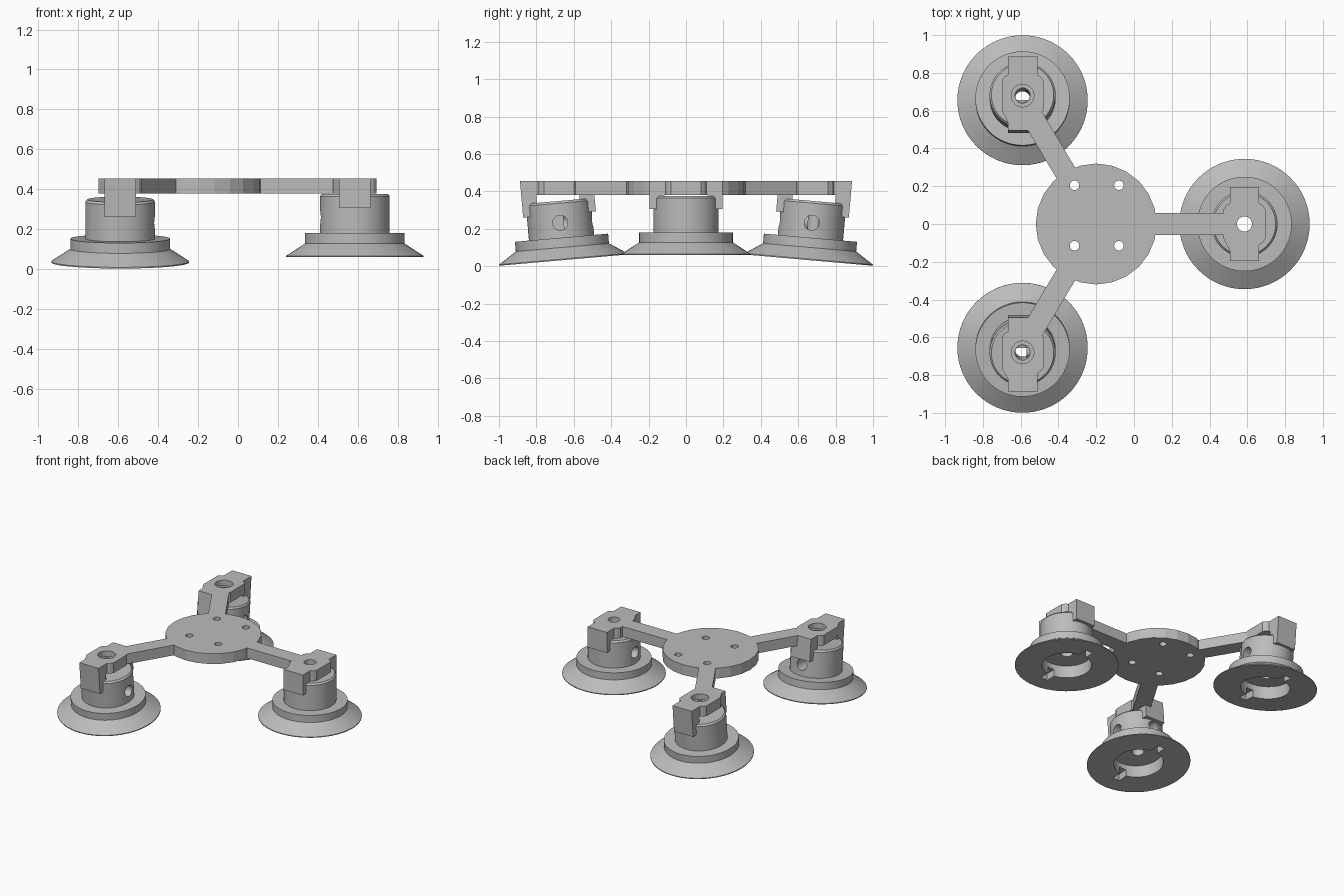
import bpy, bmesh, math
from math import cos, sin, pi, radians
from mathutils import Matrix, Vector

if "Cube" in bpy.data.objects:
    bpy.data.objects.remove(bpy.data.objects["Cube"], do_unlink=True)

grey = bpy.data.materials.new("plain_grey")
grey.use_nodes = True
GREY = (0.5, 0.5, 0.5, 1)
grey.diffuse_color = GREY
grey.node_tree.nodes["Principled BSDF"].inputs["Base Color"].default_value = GREY

TOP, UNDER = 0.455, 0.38


def finish(name, bm, matrix=Matrix()):
    bmesh.ops.transform(bm, matrix=matrix, verts=bm.verts)
    bmesh.ops.recalc_face_normals(bm, faces=bm.faces)
    mesh = bpy.data.meshes.new(name)
    bm.to_mesh(mesh)
    bm.free()
    mesh.materials.append(grey)
    ob = bpy.data.objects.new(name, mesh)
    bpy.context.collection.objects.link(ob)
    return ob


def prism(name, outline, z0, z1, matrix=Matrix()):
    bm = bmesh.new()
    face = bm.faces.new([bm.verts.new((x, y, z0)) for x, y in outline])
    ext = bmesh.ops.extrude_face_region(bm, geom=[face])["geom"]
    bmesh.ops.translate(bm, vec=(0, 0, z1 - z0),
                        verts=[v for v in ext if isinstance(v, bmesh.types.BMVert)])
    return finish(name, bm, matrix)


def circle(r, n=32):
    return [(r * cos(2 * pi * i / n), r * sin(2 * pi * i / n)) for i in range(n)]


def rect(x0, x1, y0, y1):
    return [(x0, y0), (x1, y0), (x1, y1), (x0, y1)]


def lathe(name, profile, matrix, n=64):
    bm = bmesh.new()
    verts = [bm.verts.new((r, 0, z)) for r, z in profile]
    edges = [bm.edges.new(pair) for pair in zip(verts, verts[1:])]
    bmesh.ops.spin(bm, geom=verts + edges, axis=(0, 0, 1), cent=(0, 0, 0),
                   angle=2 * pi, steps=n, use_merge=True)
    bmesh.ops.remove_doubles(bm, verts=bm.verts, dist=1e-5)
    return finish(name, bm, matrix)


def combine(ob, other, operation):
    mod = ob.modifiers.new("combine", "BOOLEAN")
    mod.operation, mod.solver, mod.object = operation, "EXACT", other
    bpy.context.view_layer.objects.active = ob
    bpy.ops.object.modifier_apply(modifier=mod.name)
    bpy.data.objects.remove(other, do_unlink=True)


def smooth(ob):
    bpy.ops.object.select_all(action="DESELECT")
    ob.select_set(True)
    bpy.context.view_layer.objects.active = ob
    bpy.ops.object.shade_smooth_by_angle(angle=radians(25))


# name, cup base centre, tilt about x, directions of the side ports
STATIONS = [
    ("left", Vector((0.585, 0, 0.06)), 0, [180]),
    ("right_back", Vector((-0.59, 0.655, 0.033)), -5, [0, -90]),
    ("right_front", Vector((-0.59, -0.655, 0.033)), 5, [0, 90]),
]
CUP = [(0, 0), (0.345, 0), (0.345, 0.006), (0.25, 0.068), (0.25, 0.12),
       (0.175, 0.12), (0.175, 0.305), (0.165, 0.317), (0, 0.317)]
HALF_PLATE = [(0.11, -0.08), (0.11, 0.08), (0.095, 0.1), (0.078, 0.11), (0.078, 0.14)]
PLATE = HALF_PLATE + [(-x, y) for x, y in reversed(HALF_PLATE)]
PLATE += [(-0.078, -0.14), (0.078, -0.14), (0.078, -0.11), (0.095, -0.1)]

# Central hub
hub_centre = Vector((-0.2, 0, 0))
hub = prism("hub_and_arms", circle(0.32, 24), UNDER, TOP, Matrix.Translation(hub_centre))

for name, base, tilt, ports in STATIONS:
    place = Matrix.Translation(base) @ Matrix.Rotation(radians(tilt), 4, "X")
    at_top = Matrix.Translation((base.x, base.y + math.copysign(0.025, base.y) * bool(tilt), 0))

    # Arm and clamp plate, joined to the hub
    reach = base - hub_centre
    turn = Matrix.Rotation(math.atan2(reach.y, reach.x), 4, "Z")
    arm = prism("arm", rect(0.1, reach.xy.length - 0.05, -0.057, 0.057), UNDER, TOP,
                Matrix.Translation(hub_centre) @ turn)
    combine(hub, arm, "UNION")
    combine(hub, prism("plate", PLATE, UNDER, TOP, at_top), "UNION")
    combine(hub, prism("bore", circle(0.04), 0.3, 0.5, at_top), "DIFFERENCE")
    if tilt:
        combine(hub, prism("counterbore", circle(0.06), 0.415, 0.5, at_top), "DIFFERENCE")

    # Clamp legs, trimmed level with the plate
    for side, label in ((1, "back"), (-1, "front")):
        bm = bmesh.new()
        section = [(0.115, 0.5), (0.115, 0.285), (0.14, 0.245), (0.195, 0.245), (0.195, 0.5)]
        face = bm.faces.new([bm.verts.new((-0.078, side * y, z)) for y, z in section])
        ext = bmesh.ops.extrude_face_region(bm, geom=[face])["geom"]
        bmesh.ops.translate(bm, vec=(0.156, 0, 0),
                            verts=[v for v in ext if isinstance(v, bmesh.types.BMVert)])
        bmesh.ops.transform(bm, matrix=place, verts=bm.verts)
        cut = bmesh.ops.bisect_plane(bm, geom=bm.verts[:] + bm.edges[:] + bm.faces[:],
                                     plane_co=(0, 0, TOP), plane_no=(0, 0, 1), clear_outer=True)
        bmesh.ops.holes_fill(bm, edges=[e for e in bm.edges if e.is_boundary])
        finish(name + "_clamp_leg_" + label, bm)

    # Suction cup with bore, underside recess and side ports
    cup = lathe(name + "_suction_cup", CUP, place)
    combine(cup, prism("recess", circle(0.165, 48), -0.05, 0.09, place), "DIFFERENCE")
    combine(cup, prism("slot", rect(-0.028, 0.028, -0.235, 0.235), -0.05, 0.05, place), "DIFFERENCE")
    combine(cup, prism("bore", circle(0.04), 0.05, 0.4, place), "DIFFERENCE")
    for angle in ports:
        aim = Matrix.Translation((0, 0, 0.2)) @ Matrix.Rotation(radians(angle), 4, "Z") \
            @ Matrix.Rotation(pi / 2, 4, "Y")
        combine(cup, prism("port", circle(0.04), 0.02, 0.25, place @ aim), "DIFFERENCE")
    smooth(cup)

# Four mounting holes through the hub
for x in (-0.315, -0.08):
    for y in (-0.115, 0.205):
        drill = prism("drill", circle(0.025, 24), 0.3, 0.5, Matrix.Translation((x, y, 0)))
        combine(hub, drill, "DIFFERENCE")
